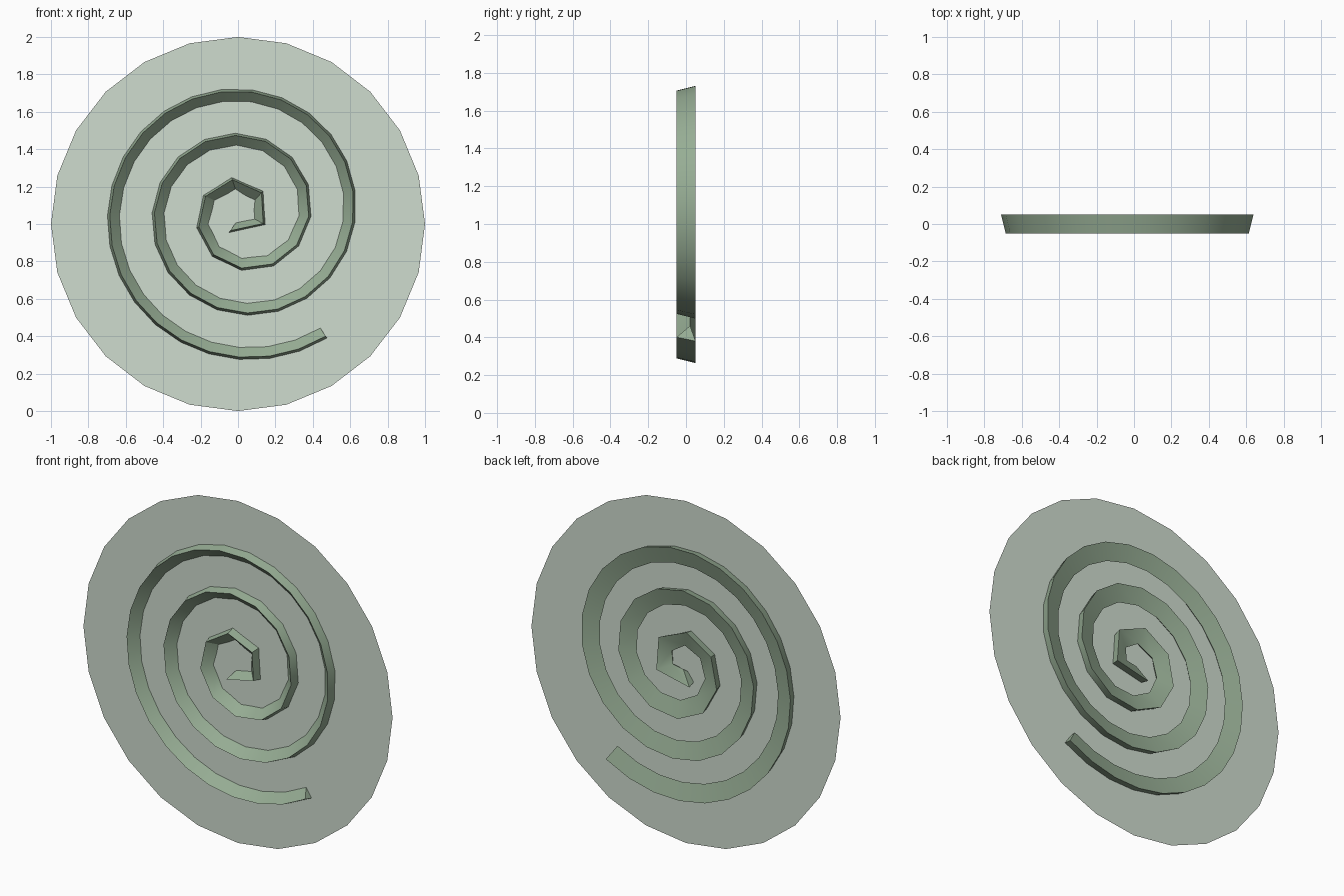
import bpy, bmesh, math

if "Cube" in bpy.data.objects:
    bpy.data.objects.remove(bpy.data.objects["Cube"])


def material(name, rgb):
    mat = bpy.data.materials.new(name)
    mat.diffuse_color = (*rgb, 1.0)
    mat.use_nodes = True
    mat.node_tree.nodes["Principled BSDF"].inputs["Base Color"].default_value = mat.diffuse_color
    return mat


pale_green = material("pale sage green", (0.625, 0.715, 0.625))
green = material("sage green", (0.308, 0.420, 0.298))


def add_object(name, bm, mat):
    mesh = bpy.data.meshes.new(name)
    bm.to_mesh(mesh)
    bm.free()
    mesh.materials.append(mat)
    obj = bpy.data.objects.new(name, mesh)
    bpy.context.collection.objects.link(obj)
    return obj


# Flat disc: 24 sides, standing upright and facing the front
bm = bmesh.new()
ring = [bm.verts.new((math.cos(math.tau * i / 24), 0, 1 + math.sin(math.tau * i / 24)))
        for i in range(24)]
bm.faces.new(ring)
add_object("disc", bm, pale_green)

# Spiral path: (angle in degrees, radius), two wide inner steps then equal steps
CX, CZ = 0.026, 1.058
START, END, STEPS = 47.5, 1024.0, 49
BASE, PITCH = 0.100, 0.238


def radius(deg):
    return BASE + PITCH * deg / 360


path = [(-126, 0.100), (-27, 0.106)]
r0, r1 = radius(START), radius(END)
for i in range(STEPS + 1):
    r = math.sqrt(r0 ** 2 + (r1 ** 2 - r0 ** 2) * i / STEPS)   # equal arc length
    path.append(((r - BASE) * 360 / PITCH, r))

# Triangular section: (outward offset, y), front tip, outer back, inner back
section = [(0.016, -0.05), (0.041, 0.05), (-0.058, 0.022)]

# Spiral rib: sweep the section along the path and cap both ends
bm = bmesh.new()
loops = []
for deg, r in path:
    a = math.radians(deg)
    loops.append([bm.verts.new((CX + (r + o) * math.cos(a), y, CZ + (r + o) * math.sin(a)))
                  for o, y in section])
for p, q in zip(loops, loops[1:]):
    for k in range(3):
        n = (k + 1) % 3
        bm.faces.new((p[k], p[n], q[n], q[k]))
bm.faces.new(loops[0])
bm.faces.new(loops[-1])
bmesh.ops.recalc_face_normals(bm, faces=bm.faces)
spiral = add_object("spiral_rib", bm, green)

# Smooth along the sweep, sharp at the section corners
bpy.ops.object.select_all(action='DESELECT')
spiral.select_set(True)
bpy.context.view_layer.objects.active = spiral
bpy.ops.object.shade_smooth_by_angle(angle=math.radians(30))
